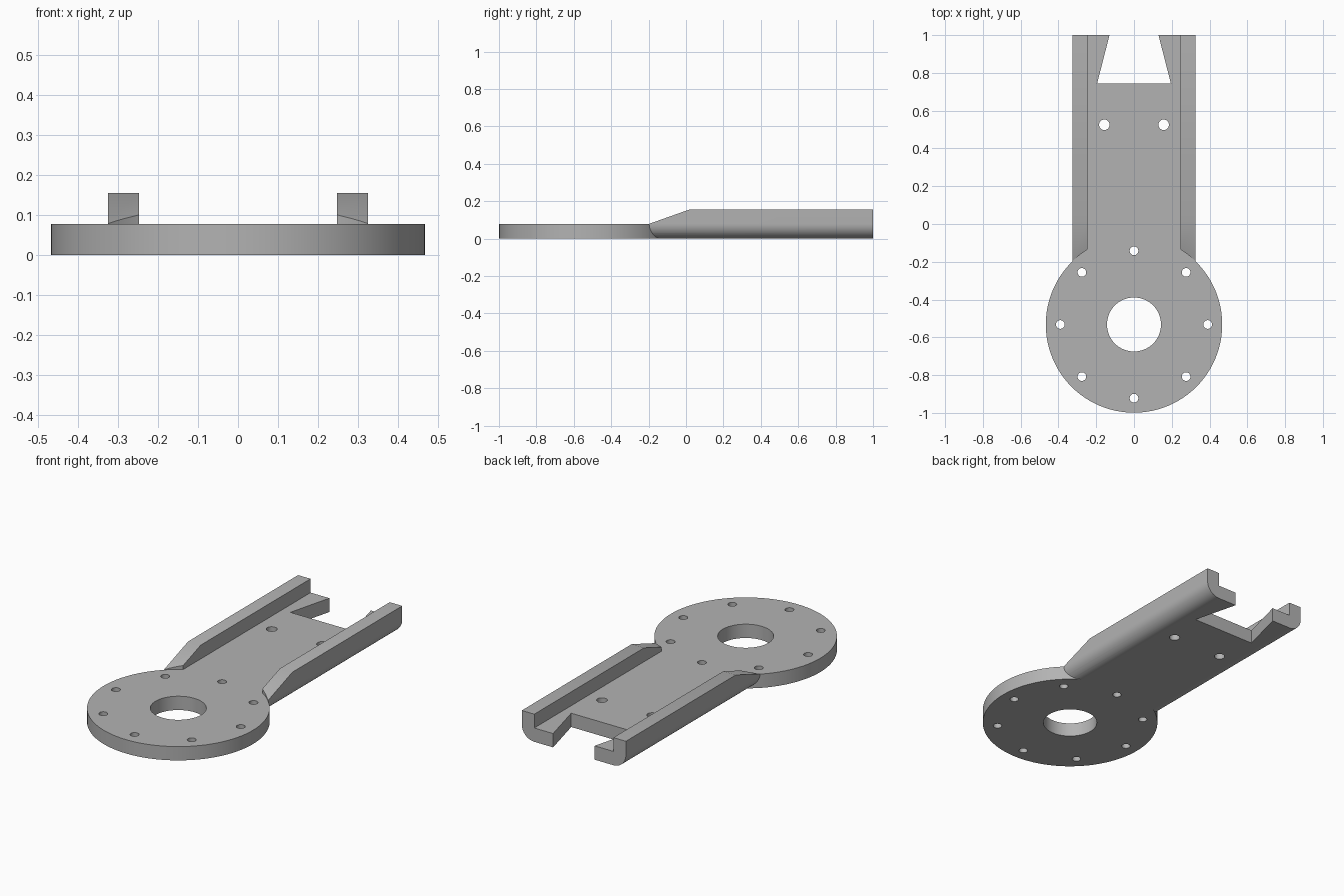
import bpy, bmesh
from math import pi, sin, cos, radians
from mathutils import Vector

cube = bpy.data.objects.get("Cube")
if cube:
    bpy.data.objects.remove(cube, do_unlink=True)

T = 0.078           # plate thickness and rail width
H = 2 * T           # rail height
W = 0.325           # half width of the arm
CY, R = -0.532, 0.467   # disc centre and radius

grey = bpy.data.materials.new("plain grey")
grey.use_nodes = True
colour = (0.45, 0.45, 0.45, 1)
grey.diffuse_color = colour
grey.node_tree.nodes["Principled BSDF"].inputs["Base Color"].default_value = colour


def prism(name, points, offset):
    """Extrude a closed loop of 3D points along an offset."""
    bm = bmesh.new()
    face = bm.faces.new([bm.verts.new(p) for p in points])
    side = bmesh.ops.extrude_face_region(bm, geom=[face])["geom"]
    moved = [v for v in side if isinstance(v, bmesh.types.BMVert)]
    bmesh.ops.translate(bm, verts=moved, vec=Vector(offset))
    bmesh.ops.recalc_face_normals(bm, faces=bm.faces)
    mesh = bpy.data.meshes.new(name)
    bm.to_mesh(mesh)
    bm.free()
    mesh.materials.append(grey)
    obj = bpy.data.objects.new(name, mesh)
    bpy.context.collection.objects.link(obj)
    return obj


def cylinder(name, x, y, r, z0, z1, n=32):
    ring = [(x + r * cos(2 * pi * i / n), y + r * sin(2 * pi * i / n), z0) for i in range(n)]
    return prism(name, ring, (0, 0, z1 - z0))


def combine(target, other, operation):
    """Apply a boolean and remove the helper."""
    mod = target.modifiers.new(operation, 'BOOLEAN')
    mod.operation, mod.solver, mod.object = operation, 'EXACT', other
    bpy.context.view_layer.objects.active = target
    bpy.ops.object.modifier_apply(modifier=mod.name)
    bpy.data.objects.remove(other, do_unlink=True)


# Channel arm: rounded lower corners and an upright rail on each side
half = [(W - T + T * sin(a), T - T * cos(a)) for a in [pi / 2 * i / 12 for i in range(13)]]
half += [(W, H), (W - T, H), (W - T, T)]
section = half + [(-x, z) for x, z in reversed(half)]
arm = prism("bracket_plate", [(x, CY + 0.2, z) for x, z in section], (0, 1 - CY - 0.2, 0))

# Sloped rail ends
slope = [(-0.6, T), (-0.2, T), (0.02, H), (0.02, 0.3), (-0.6, 0.3)]
combine(arm, prism("ramp_cutter", [(-0.5, y, z) for y, z in slope], (1, 0, 0)), 'DIFFERENCE')

# Round clearance above the disc, then the disc itself
combine(arm, cylinder("clearance_cutter", 0, CY, R, T, 0.3, 96), 'DIFFERENCE')
combine(arm, cylinder("disc", 0, CY, R, 0, T, 96), 'UNION')

# Tapered notch in the back edge
notch = [(-0.195, 0.745), (0.195, 0.745), (0.104, 1.1), (-0.104, 1.1)]
combine(arm, prism("notch_cutter", [(x, y, -0.1) for x, y in notch], (0, 0, 0.5)), 'DIFFERENCE')

# Centre bore, ring of bolt holes and the two arm holes
holes = [(0, CY, 0.143, 64)]
holes += [(0.39 * cos(i * pi / 4), CY + 0.39 * sin(i * pi / 4), 0.023, 24) for i in range(8)]
holes += [(s * 0.157, 0.525, 0.028, 24) for s in (-1, 1)]
for x, y, r, n in holes:
    combine(arm, cylinder("hole_cutter", x, y, r, -0.1, 0.3, n), 'DIFFERENCE')

# Smooth the round walls, keep edges sharp
bpy.ops.object.select_all(action='DESELECT')
arm.select_set(True)
bpy.context.view_layer.objects.active = arm
bpy.ops.object.shade_smooth_by_angle(angle=radians(30))
